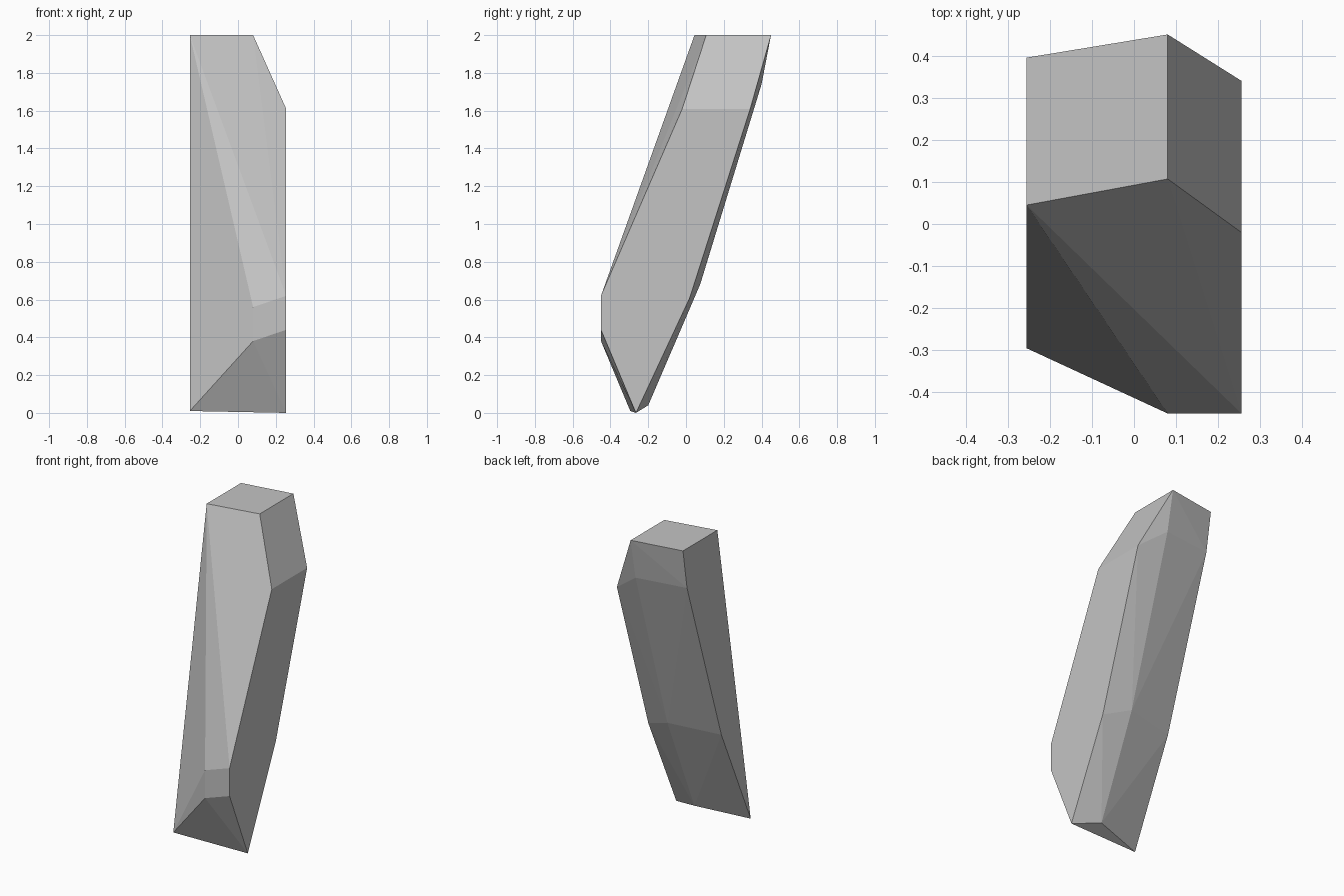
import bpy
import bmesh
import math

cube = bpy.data.objects.get("Cube")
if cube:
    bpy.data.objects.remove(cube, do_unlink=True)

# Single flat stone colour
stone = bpy.data.materials.new("stone grey")
stone.use_nodes = True
grey = (0.55, 0.55, 0.55, 1.0)
stone.diffuse_color = grey
shader = next(n for n in stone.node_tree.nodes if n.type == 'BSDF_PRINCIPLED')
shader.inputs["Base Color"].default_value = grey

# Side outlines (y, z) of the leaning shard: right side, ridge and left side
right_outline = [(0.045, 2), (0.395, 2), (0.354, 1.745), (0.004, 0.665), (-0.295, 0.01)]
ridge_outline = [(0.107, 2), (0.45, 2), (0.4, 1.74), (0.075, 0.68),
                 (-0.2, 0.04), (-0.45, 0.38), (-0.45, 0.56)]
left_outline = [(-0.02, 1.61), (0.34, 1.61), (0.02, 0.61), (-0.265, 0),
                (-0.45, 0.44), (-0.45, 0.62)]


def add_outline(bm, x, outline):
    for y, z in outline:
        bm.verts.new((x, y, z))


def build_shard(name):
    """Stretch one faceted skin over the three outlines."""
    bm = bmesh.new()
    add_outline(bm, -0.255, right_outline)
    add_outline(bm, 0.08, ridge_outline)
    add_outline(bm, 0.255, left_outline)
    bmesh.ops.convex_hull(bm, input=bm.verts[:])
    # Merge triangles that lie in one plane into clean facets
    bmesh.ops.dissolve_limit(bm, angle_limit=math.radians(0.5),
                             verts=bm.verts[:], edges=bm.edges[:])
    bmesh.ops.recalc_face_normals(bm, faces=bm.faces[:])
    mesh = bpy.data.meshes.new(name)
    bm.to_mesh(mesh)
    bm.free()
    mesh.materials.append(stone)
    shard = bpy.data.objects.new(name, mesh)
    bpy.context.collection.objects.link(shard)
    return shard


build_shard("rock_shard")
